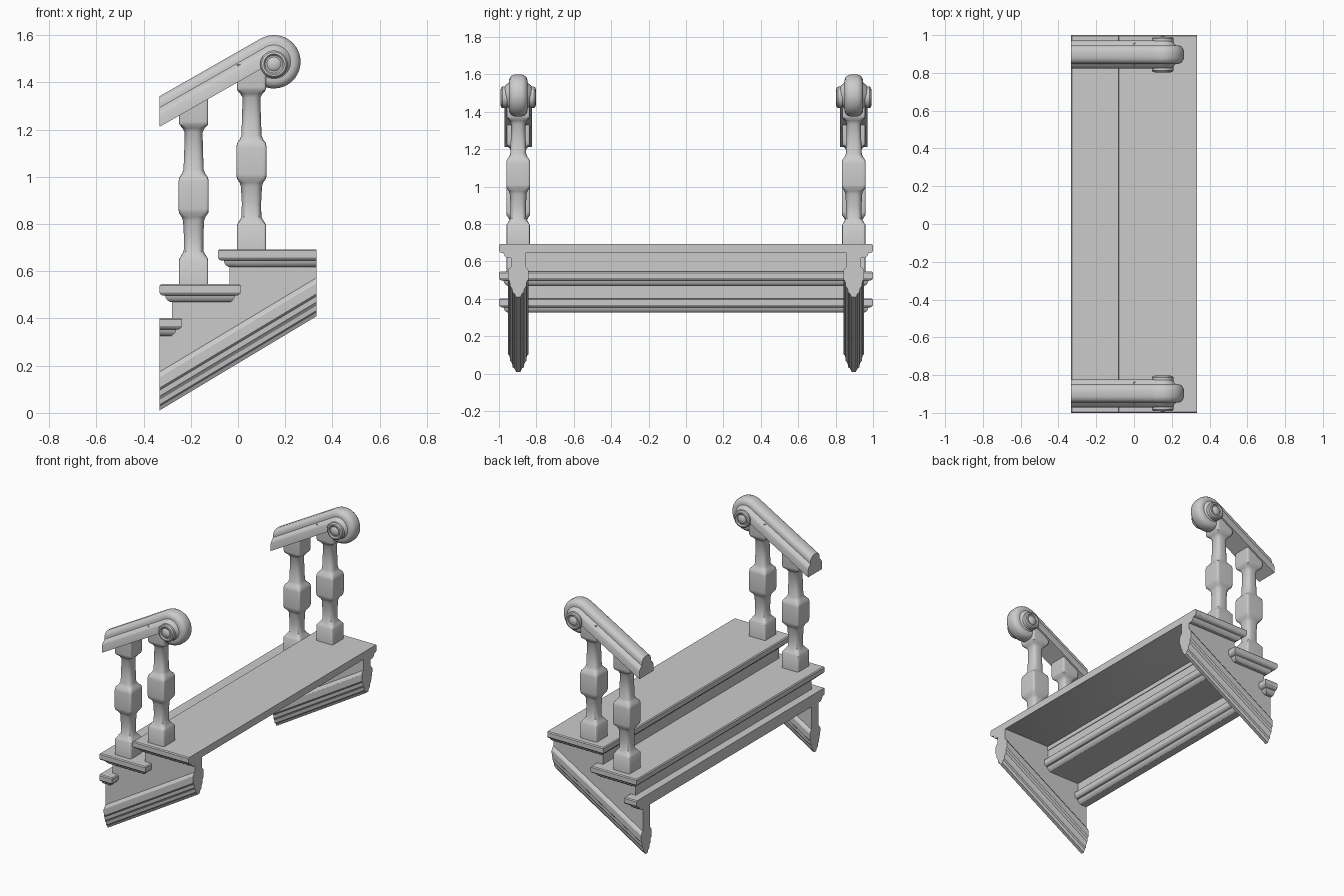
import bpy, bmesh, math
from math import cos, sin, pi

if "Cube" in bpy.data.objects:
    bpy.data.objects.remove(bpy.data.objects["Cube"])

YC = -0.897            # centre line of the near balustrade
SLOPE = 0.6            # pitch of the stringer


def loft(name, rings, mirror=False, angle=30):
    """Skin equal-length rings, cap both ends, optionally mirror across y."""
    bm = bmesh.new()
    vs = [[bm.verts.new(p) for p in r] for r in rings]
    n = len(vs[0])
    for a, b in zip(vs, vs[1:]):
        for i in range(n):
            j = (i + 1) % n
            bm.faces.new((a[i], a[j], b[j], b[i]))
    bm.faces.new(vs[0])
    bm.faces.new(vs[-1])
    bmesh.ops.recalc_face_normals(bm, faces=bm.faces)
    me = bpy.data.meshes.new(name)
    bm.to_mesh(me)
    bm.free()
    ob = bpy.data.objects.new(name, me)
    bpy.context.collection.objects.link(ob)
    bpy.ops.object.select_all(action='DESELECT')
    ob.select_set(True)
    bpy.context.view_layer.objects.active = ob
    bpy.ops.object.shade_smooth_by_angle(angle=math.radians(angle))
    if mirror:
        m = ob.modifiers.new("mirror", 'MIRROR')
        m.use_axis = (False, True, False)
        m.use_mirror_merge = False
    return ob


def slab(name, x0, x1, y0, y1, z, prof, sides, mirror=False):
    """Stack of rectangles; prof = (drop, inset), sides = inset flags x0,x1,y0,y1."""
    rings = []
    for d, i in prof:
        a, b = x0 + i * sides[0], x1 - i * sides[1]
        c, e = y0 + i * sides[2], y1 - i * sides[3]
        rings.append([(a, c, z - d), (b, c, z - d), (b, e, z - d), (a, e, z - d)])
    return loft(name, rings, mirror)


NOSE = [(0, .006), (.006, 0), (.035, 0), (.043, .005), (.048, .014)]
BED = [(.046, .024), (.058, .027), (.068, .034), (.076, .046)]
BLOCK = [(0, 0), (1, 0)]

# Treads with rounded nosing and bed moulding
slab("top_tread", -.085, .333, -1, 1, .693, NOSE, (1, 0, 1, 1))
slab("top_tread_front_moulding", -.085, -.015, -1, 1, .693, BED, (1, 0, 1, 1))
slab("top_tread_end_moulding", -.085, .333, -1, -.86, .693, BED, (1, 0, 1, 0), True)
for label, x0, x1, z, left in (("middle", -.333, .012, .545, 1),
                               ("bottom", -.333, -.237, .402, 0)):
    slab(label + "_tread", x0, x1, -1, 1, z, NOSE, (left, 1, 1, 1))
    slab(label + "_tread_moulding", x0, x1, -1, 1, z, BED, (left, 1, 1, 1))

# Risers
for label, x, top, bot in (("upper", -.037, .66, .5), ("lower", -.28, .52, .36)):
    slab(label + "_riser", x, x + .018, -.932, .932, top, [(0, 0), (top - bot, 0)], (0, 0, 0, 0))

# Stepped stringer panels
outline = [(-.333, .12), (.333, .52), (.333, .655), (-.037, .655), (-.037, .51),
           (-.28, .51), (-.28, .37), (-.333, .37)]
loft("stringer_panel", [[(x, YC + s * .038, z) for x, z in outline] for s in (-1, 1)], True)

# Sloped moulding along the bottom of each stringer: (height, half width)
half = [(0, .012), (.018, .02), (.024, .03), (.045, .033), (.06, .044), (.085, .046),
        (.095, .055), (.14, .056), (.152, .05), (.165, .036)]
section = [(w, h) for h, w in half] + [(-w, h) for h, w in reversed(half)]
loft("stringer_moulding",
     [[(x, YC + w, .01 + h + (x + .333) * SLOPE) for w, h in section] for x in (-.333, .333)], True)

# Turned balusters: (height, half width, squareness)
turn = [(0, .062, 14), (.105, .062, 14), (.118, .055, 6), (.14, .042, 3), (.2, .041, 3),
        (.27, .045, 3), (.285, .05, 4), (.303, .062, 9), (.32, .064, 12), (.435, .064, 12),
        (.453, .061, 9), (.468, .05, 4), (.485, .043, 3), (.56, .04, 3), (.645, .038, 3),
        (.662, .047, 4), (.676, .06, 10), (.69, .062, 14), (.785, .062, 14)]


def ring(x, z, r, n, count=32):
    pts = []
    for k in range(count):
        t = 2 * pi * (k + .5) / count
        c, s = cos(t), sin(t)
        pts.append((x + r * math.copysign(abs(c) ** (2 / n), c),
                    YC + r * math.copysign(abs(s) ** (2 / n), s), z))
    return pts


for label, x, z in (("lower", -.188, .544), ("upper", .057, .69)):
    loft(label + "_baluster", [ring(x, z + h, r, n) for h, r, n in turn], True, 40)

# Handrail: profile swept up the slope and round the scroll
CX, CZ, R = .152, 1.487, .113
rail_half = [(0, .018), (.005, .032), (.014, .043), (.028, .049), (.042, .049),
             (.05, .056), (.058, .068), (.07, .074), (.1125, .074)]
rail_sec = [(d, w) for d, w in rail_half] + [(d, -w) for d, w in reversed(rail_half)]
pitch = math.atan(.57)
start = pi / 2 + pitch
tx, tz = CX + R * cos(start), CZ + R * sin(start)
frames = [(-.333, tz + (-.333 - tx) * .57, 0, -1 / cos(pitch))]
for k in range(31):
    a = start - math.radians(260) * k / 30
    frames.append((CX + R * cos(a), CZ + R * sin(a), -cos(a), -sin(a)))
loft("handrail", [[(x + d * dx, YC + w, z + d * dz) for d, w in rail_sec]
                  for x, z, dx, dz in frames], True, 35)

# Rosettes on both faces of each scroll: (radius, offset)
rosette = [(.058, .06), (.058, .084), (.052, .092), (.043, .094), (.037, .087),
           (.03, .086), (.025, .091), (.014, .094), (.004, .096)]
for label, s in (("outer", -1), ("inner", 1)):
    loft(label + "_rosette",
         [[(CX + r * cos(2 * pi * k / 32), YC + s * o, CZ - .01 + r * sin(2 * pi * k / 32))
           for k in range(32)] for r, o in rosette], True, 35)
